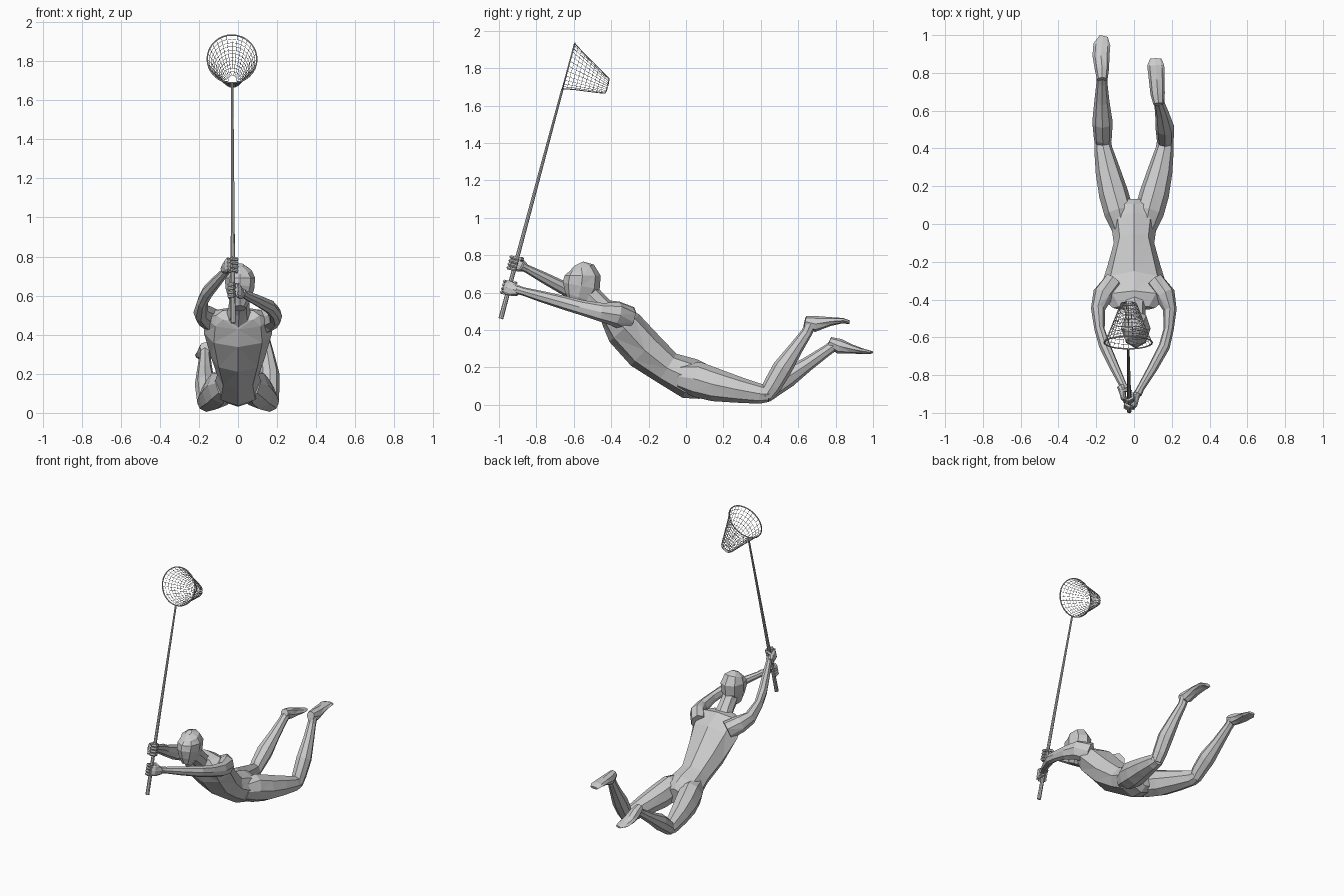
import bpy, bmesh, math
from mathutils import Vector

TAU = 2 * math.pi


def to_object(name, bm, smooth=False):
    bmesh.ops.recalc_face_normals(bm, faces=bm.faces)
    mesh = bpy.data.meshes.new(name)
    bm.to_mesh(mesh)
    bm.free()
    for p in mesh.polygons:
        p.use_smooth = smooth
    ob = bpy.data.objects.new(name, mesh)
    bpy.context.collection.objects.link(ob)
    return ob


def loft(name, sections, n=8):
    """Skin of n-sided rings; a section is x, y, z, half width, half depth."""
    bm = bmesh.new()
    pts = [Vector(s[:3]) for s in sections]
    rings = []
    for i, s in enumerate(sections):
        t = (pts[min(i + 1, len(pts) - 1)] - pts[max(i - 1, 0)]).normalized()
        side = Vector((1, 0, 0))
        side = (side - t * side.dot(t)).normalized()
        up = t.cross(side)
        rings.append([bm.verts.new(pts[i] + side * s[3] * math.cos(TAU * k / n)
                                   + up * s[4] * math.sin(TAU * k / n)) for k in range(n)])
    for a, b in zip(rings, rings[1:]):
        for k in range(n):
            j = (k + 1) % n
            bm.faces.new((a[k], a[j], b[j], b[k]))
    bm.faces.new(rings[0])
    bm.faces.new(rings[-1])
    bmesh.ops.triangulate(bm, faces=bm.faces[:])
    return to_object(name, bm)


# Torso, neck and head
loft("torso", [(0, -.445, .50, .11, .035), (0, -.40, .485, .165, .075), (0, -.33, .41, .175, .108),
               (0, -.22, .29, .14, .11), (0, -.10, .195, .107, .092), (0, .02, .14, .125, .11),
               (0, .09, .125, .12, .095), (0, .125, .12, .07, .06)])
loft("neck", [(0, -.39, .46, .075, .06), (.005, -.46, .535, .055, .055), (.01, -.53, .60, .05, .06)])
loft("head", [(.01, -.595, .535, .03, .035), (.01, -.575, .575, .055, .075), (.01, -.56, .635, .073, .10),
              (.01, -.553, .69, .078, .097), (.01, -.56, .73, .06, .07), (.01, -.572, .755, .02, .025)])

# Thighs, mirrored
for s, label in ((1, "right"), (-1, "left")):
    loft(label + "_thigh", [(s * .06, -.03, .15, .055, .07), (s * .08, .06, .135, .078, .095),
                            (s * .108, .16, .105, .078, .088), (s * .138, .28, .08, .066, .07),
                            (s * .163, .40, .058, .048, .053), (s * .165, .445, .055, .042, .04)])

# Lower legs and feet
loft("right_calf", [(.165, .425, .045, .042, .04), (.165, .46, .10, .046, .05), (.163, .515, .195, .05, .053),
                    (.148, .59, .305, .036, .038), (.133, .645, .385, .028, .03), (.13, .665, .43, .03, .03)])
loft("right_foot", [(.13, .635, .445, .028, .03), (.125, .69, .432, .038, .043), (.12, .77, .445, .042, .024),
                    (.115, .84, .45, .045, .014), (.115, .875, .44, .03, .01)])
loft("left_calf", [(-.165, .42, .045, .042, .04), (-.165, .46, .085, .048, .05), (-.167, .54, .145, .054, .055),
                   (-.17, .65, .218, .04, .038), (-.17, .75, .288, .029, .03), (-.17, .795, .32, .03, .03)])
loft("left_foot", [(-.168, .765, .337, .028, .027), (-.17, .82, .313, .038, .04), (-.175, .89, .297, .045, .024),
                   (-.17, .95, .285, .045, .014), (-.16, .995, .28, .022, .007)])

# Arms
loft("right_arm", [(.11, -.31, .455, .055, .07), (.165, -.375, .485, .055, .066), (.19, -.455, .495, .036, .05),
                   (.183, -.56, .52, .027, .04), (.16, -.65, .545, .03, .037), (.095, -.77, .578, .026, .03),
                   (.035, -.87, .606, .02, .022), (.02, -.90, .615, .022, .024)])
loft("left_arm", [(-.11, -.31, .46, .055, .07), (-.165, -.375, .495, .055, .06), (-.19, -.45, .515, .038, .05),
                  (-.182, -.56, .57, .027, .038), (-.155, -.645, .62, .03, .036), (-.105, -.755, .677, .026, .03),
                  (-.06, -.85, .727, .02, .022), (-.045, -.88, .742, .022, .024)])

# Pole frame shared by hands, pole and net
low, high = Vector((-.025, -.99, .46)), Vector((-.03, -.66, 1.69))
axis = (high - low).normalized()
across = Vector((1, 0, 0))
out = across.cross(axis)
out = out if out.y > 0 else -out
loft("pole", [(*low, .013, .013), (*low.lerp(high, .4), .010, .010), (*high, .006, .006)])

# Hands: a palm beside the pole and four fingers curled round it
for s, label, dist in ((1, "right", .168), (-1, "left", .303)):
    grip = low + axis * dist

    def at(a, b, c):
        return grip + across * s * a + out * b + axis * c

    loft(label + "_palm", [(*at(.045, .055, -.003), .02, .024), (*at(.034, .025, 0), .019, .036),
                           (*at(.03, -.01, .002), .014, .038), (*at(.018, -.028, .002), .009, .033)])
    for f in range(4):
        c = -.03 + .02 * f
        loft(f"{label}_finger_{f + 1}", [(*at(.026, -.022, c), .010, .010), (*at(.004, -.031, c), .011, .010),
                                         (*at(-.020, -.018, c), .010, .010), (*at(-.018, .010, c), .008, .009)], 6)
    loft(label + "_thumb", [(*at(.035, .025, .025), .012, .012), (*at(.012, .026, .036), .011, .011),
                            (*at(-.014, .016, .032), .008, .009)], 6)

# Net hoop and wire bag
centre = high + axis * .125
tip = Vector((-.028, -.422, 1.705))


def ring(bm, c, r, n):
    return [bm.verts.new(c + (across * math.cos(TAU * k / n) + axis * math.sin(TAU * k / n)) * r)
            for k in range(n)]


curve = bpy.data.curves.new("net_hoop", "CURVE")
curve.dimensions = "3D"
curve.bevel_depth, curve.bevel_resolution = .004, 1
spline = curve.splines.new("POLY")
spline.points.add(31)
spline.use_cyclic_u = True
for k, p in enumerate(spline.points):
    a = TAU * k / 32
    p.co = (*(centre + (across * math.cos(a) + axis * math.sin(a)) * .127), 1)
bpy.context.collection.objects.link(bpy.data.objects.new("net_hoop", curve))

bm = bmesh.new()
radii = [.127, .117, .108, .099, .091, .083, .075, .067, .059, .051, .042, .022]
rings = [ring(bm, centre.lerp(tip, min(i / 10, 1.02)), r, 28) for i, r in enumerate(radii)]
for a, b in zip(rings, rings[1:]):
    for k in range(28):
        j = (k + 1) % 28
        bm.faces.new((a[k], a[j], b[j], b[k]))
net = to_object("net_bag", bm)
wire = net.modifiers.new("wires", "WIREFRAME")
wire.thickness = .003
wire.use_even_offset = False
